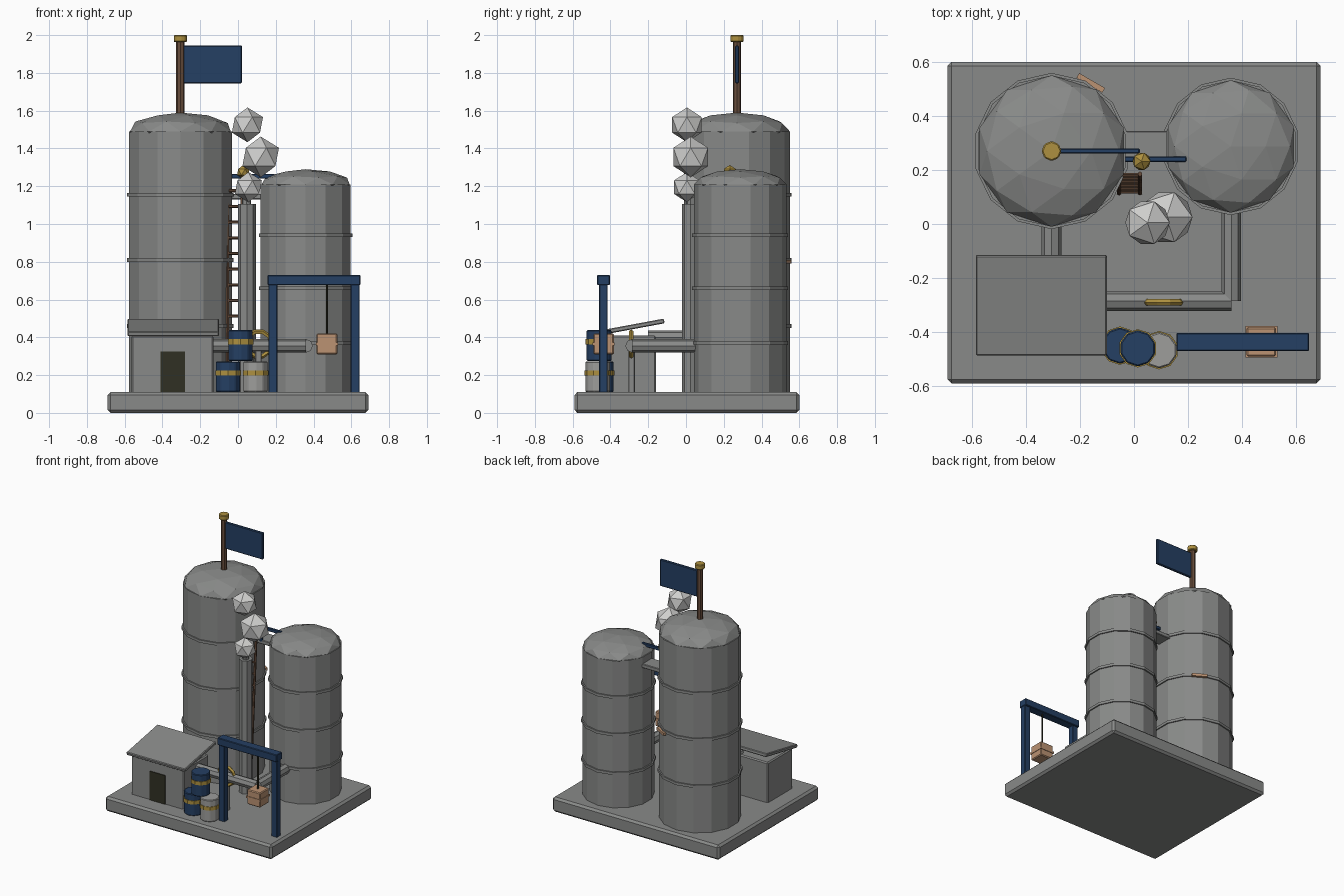
import bpy, math
from mathutils import Vector

if "Cube" in bpy.data.objects:
    bpy.data.objects.remove(bpy.data.objects["Cube"])

def material(name, rgb):
    m = bpy.data.materials.new(name)
    m.diffuse_color = (*rgb, 1)
    m.use_nodes = True
    m.node_tree.nodes["Principled BSDF"].inputs["Base Color"].default_value = m.diffuse_color
    return m

GREY = material("concrete grey", (0.25, 0.255, 0.25))
PALE = material("pale grey", (0.34, 0.34, 0.33))
NAVY = material("navy blue", (0.018, 0.05, 0.125))
GOLD = material("gold", (0.42, 0.28, 0.05))
TAN = material("crate tan", (0.50, 0.29, 0.17))
BROWN = material("brown", (0.14, 0.075, 0.045))
DARK = material("dark olive", (0.03, 0.03, 0.017))
SMOKE = material("smoke white", (0.62, 0.62, 0.61))

def finish(name, mat, bevel=0):
    o = bpy.context.object
    o.name = name
    o.data.materials.append(mat)
    if bevel:
        b = o.modifiers.new("bevel", 'BEVEL')
        b.width, b.segments = bevel, 1
    return o

def box(name, mat, lo, hi, bevel=0.004, rot=(0, 0, 0)):
    lo, hi = Vector(lo), Vector(hi)
    bpy.ops.mesh.primitive_cube_add(size=1, location=(lo + hi) / 2, rotation=rot)
    bpy.context.object.scale = hi - lo
    bpy.ops.object.transform_apply(location=False, rotation=False, scale=True)
    return finish(name, mat, bevel)

def rod(name, mat, a, b, r, sides=8, bevel=0):
    """Cylinder from point a to point b."""
    a, b = Vector(a), Vector(b)
    bpy.ops.mesh.primitive_cylinder_add(vertices=sides, radius=r, depth=(b - a).length, location=(a + b) / 2)
    bpy.context.object.rotation_euler = (b - a).to_track_quat('Z', 'Y').to_euler()
    return finish(name, mat, bevel)

def ball(name, mat, loc, r, sub=1, flat=1):
    bpy.ops.mesh.primitive_ico_sphere_add(subdivisions=sub, radius=r, location=loc)
    bpy.context.object.scale.z = flat
    return finish(name, mat)

def silo(name, x, y, r, top, dome, rings):
    bpy.ops.mesh.primitive_cylinder_add(vertices=14, radius=r, depth=top - 0.1,
                                        location=(x, y, (top + 0.1) / 2))
    finish(name + "_body", GREY)
    ball(name + "_dome", GREY, (x, y, top), r, 2, dome / r)
    for z in rings:
        bpy.ops.mesh.primitive_cylinder_add(vertices=14, radius=r + 0.009, depth=0.02, location=(x, y, z))
        finish(name + "_ring", GREY)

# Base slab and silos
box("base_slab", GREY, (-0.69, -0.59, 0), (0.69, 0.6, 0.11), 0.015)
silo("tall_silo", -0.305, 0.27, 0.28, 1.49, 0.1, (0.46, 0.81, 1.155))
silo("short_silo", 0.358, 0.287, 0.245, 1.21, 0.08, (0.37, 0.66, 0.94))
box("silo_patch", TAN, (-0.215, 0.512, 0.79), (-0.105, 0.532, 0.81), 0, (0, 0, math.radians(-30)))

# Flag on the tall silo
rod("flag_pole", BROWN, (-0.305, 0.27, 1.57), (-0.305, 0.27, 1.97), 0.022)
rod("pole_cap", GOLD, (-0.305, 0.27, 1.963), (-0.305, 0.27, 2.0), 0.037, 8, 0.005)
box("flag", NAVY, (-0.29, 0.26, 1.745), (0.022, 0.28, 1.945), 0.005)

# Walkway between the silos with rail and lamp
box("walkway", GREY, (-0.06, 0.23, 1.13), (0.16, 0.345, 1.16))
box("walkway_rail", NAVY, (-0.04, 0.23, 1.24), (0.195, 0.25, 1.265))
rod("lamp_post", NAVY, (0.028, 0.235, 1.15), (0.028, 0.235, 1.26), 0.012, 6)
ball("lamp", GOLD, (0.028, 0.232, 1.275), 0.037)

# Leaning ladder
for x in (-0.055, 0.022):
    rod("ladder_rail", BROWN, (x, 0.115, 0.11), (x, 0.185, 1.22), 0.009, 6)
for i in range(13):
    z = 0.18 + i * 0.083
    y = 0.115 + 0.07 * (z - 0.11) / 1.11
    rod("ladder_rung", BROWN, (-0.06, y, z), (0.027, y, z), 0.008, 6)

# Chimney and smoke puffs
rod("chimney", GREY, (0.047, 0.025, 0.1), (0.047, 0.025, 1.105), 0.047)
rod("chimney_tip", GREY, (0.045, 0.025, 1.1), (0.045, 0.025, 1.15), 0.025)
for loc, r in (((0.055, 0.005, 1.195), 0.08), ((0.12, 0.025, 1.355), 0.108), ((0.05, 0.005, 1.525), 0.092)):
    ball("smoke_puff", SMOKE, loc, r)

# Hut with sloping roof and door
box("hut_walls", GREY, (-0.565, -0.455, 0.1), (-0.13, -0.16, 0.41), 0.008)
box("hut_roof", GREY, (-0.585, -0.488, 0.44), (-0.10, -0.112, 0.465), 0.005, (math.radians(10.5), 0, 0))
box("hut_door", DARK, (-0.41, -0.461, 0.11), (-0.28, -0.45, 0.325), 0)

# Pipes, stand and valve wheel
rod("hut_pipe", GREY, (-0.305, -0.2, 0.4), (-0.305, 0.02, 0.4), 0.037)
rod("cross_pipe", GREY, (-0.15, -0.285, 0.355), (0.36, -0.285, 0.355), 0.036)
rod("silo_pipe", GREY, (0.36, -0.285, 0.355), (0.36, 0.06, 0.355), 0.036)
box("pipe_stand", GREY, (0.09, -0.305, 0.1), (0.125, -0.27, 0.34))
bpy.ops.mesh.primitive_torus_add(location=(0.11, -0.29, 0.365), rotation=(math.pi / 2, 0, 0), major_segments=10,
                                 minor_segments=5, major_radius=0.067, minor_radius=0.013)
finish("valve_wheel", GOLD)

# Barrels with bands
for x, y, z, mat in ((0.093, -0.467, 0.11, PALE), (-0.052, -0.45, 0.11, NAVY), (0.014, -0.46, 0.275, NAVY)):
    rod("barrel", mat, (x, y, z), (x, y, z + 0.163), 0.067, 10, 0.005)
    rod("barrel_band", GOLD, (x, y, z + 0.088), (x, y, z + 0.115), 0.071, 10)

# Gantry with hanging crate
for x in (0.185, 0.62):
    box("gantry_post", NAVY, (x - 0.024, -0.46, 0.1), (x + 0.024, -0.415, 0.69))
box("gantry_beam", NAVY, (0.157, -0.47, 0.676), (0.648, -0.403, 0.73))
rod("crate_rope", DARK, (0.47, -0.436, 0.41), (0.47, -0.436, 0.69), 0.006, 6)
box("crate", TAN, (0.416, -0.49, 0.31), (0.526, -0.382, 0.42), 0.006)
box("crate_strap", TAN, (0.412, -0.494, 0.358), (0.53, -0.378, 0.372), 0)
